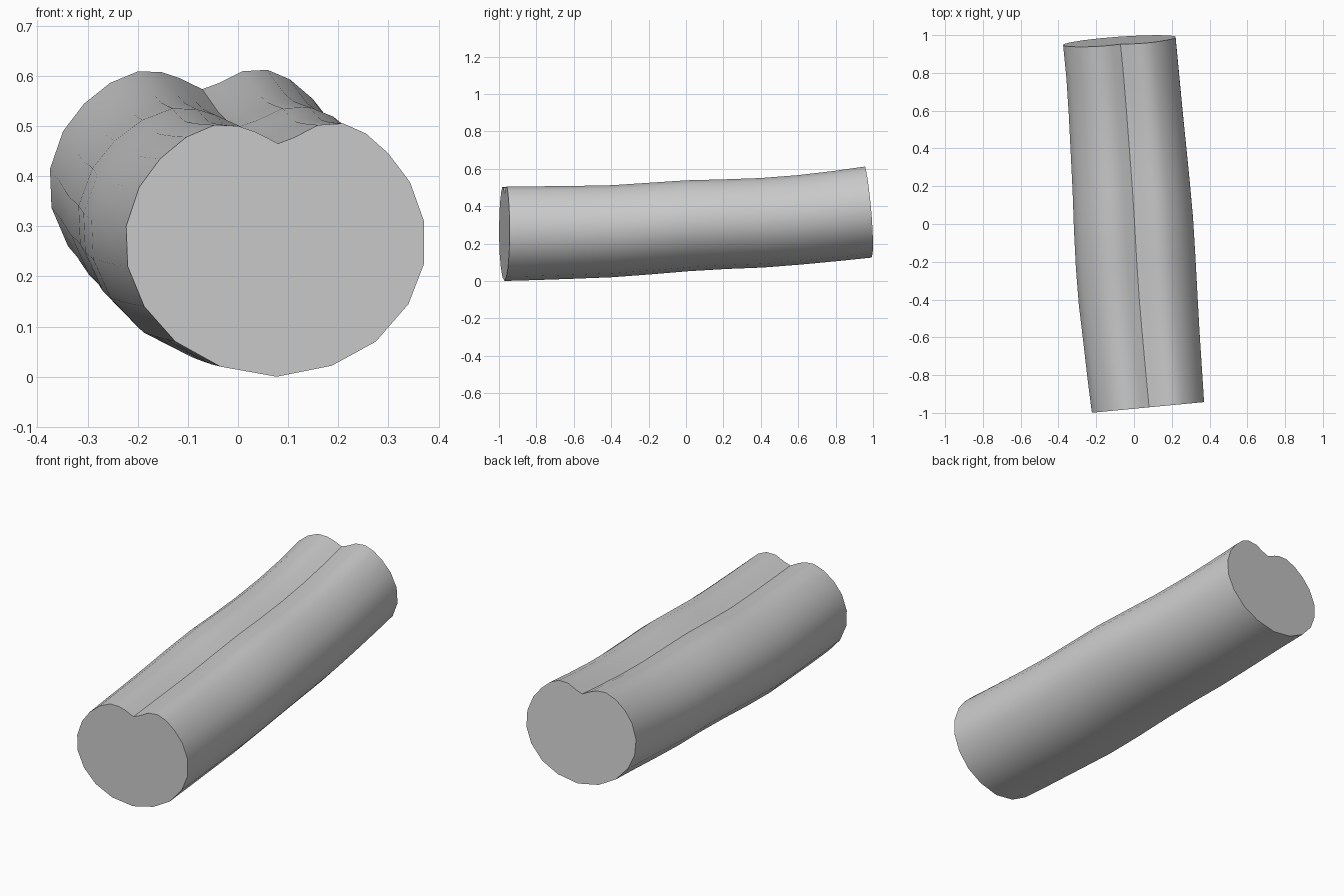
import bpy, bmesh, math

# Grey material
grey = bpy.data.materials.new("grey")
grey.diffuse_color = (0.6, 0.6, 0.6, 1)

# Grooved cross-section, clockwise from the groove (x, z)
PROFILE = [
    (0.08, 0.465), (0.112, 0.477), (0.16, 0.502), (0.21, 0.505), (0.255, 0.485),
    (0.30, 0.445), (0.343, 0.388), (0.371, 0.31), (0.371, 0.225), (0.34, 0.145),
    (0.275, 0.07), (0.187, 0.022), (0.077, 0.0), (-0.035, 0.02), (-0.125, 0.07),
    (-0.187, 0.14), (-0.22, 0.22), (-0.223, 0.30), (-0.197, 0.378),
    (-0.155, 0.435), (-0.103, 0.478), (-0.047, 0.502), (0.0, 0.50), (0.035, 0.488),
]
PX0, PX1, PZ1 = -0.223, 0.371, 0.505

# Bounds of the section along the length: y, left, right, bottom, top
STATIONS = [
    (-0.971, -0.223, 0.371, 0.000, 0.505),
    (-0.8, -0.245, 0.360, 0.005, 0.506),
    (-0.6, -0.268, 0.347, 0.012, 0.508),
    (-0.4, -0.292, 0.336, 0.020, 0.512),
    (-0.2, -0.308, 0.325, 0.035, 0.525),
    (0.0, -0.318, 0.313, 0.052, 0.538),
    (0.2, -0.325, 0.295, 0.064, 0.543),
    (0.4, -0.335, 0.275, 0.072, 0.550),
    (0.6, -0.345, 0.255, 0.088, 0.565),
    (0.8, -0.358, 0.236, 0.107, 0.588),
    (0.97, -0.375, 0.220, 0.125, 0.612),
]

bm = bmesh.new()
rings = []
for y, left, right, bottom, top in STATIONS:
    t = (y + 0.971) / 1.941
    ring = []
    for px, pz in PROFILE:
        x = left + (px - PX0) / (PX1 - PX0) * (right - left)
        z = bottom + pz / PZ1 * (top - bottom)
        # Slanted end cuts, blended along the length
        dx, dz = x - (left + right) / 2, z - (bottom + top) / 2
        slant = (0.095 * (1 - t) + 0.07 * t) * dx - 0.09 * t * dz
        ring.append(bm.verts.new((x, y + slant, z)))
    rings.append(ring)

# Bark skin between rings
n = len(PROFILE)
for a, b in zip(rings, rings[1:]):
    for i in range(n):
        j = (i + 1) % n
        bm.faces.new((a[i], a[j], b[j], b[i]))

# Flat cut ends
bm.faces.new(rings[0])
bm.faces.new(rings[-1])
bmesh.ops.recalc_face_normals(bm, faces=bm.faces)

mesh = bpy.data.meshes.new("grooved_log")
bm.to_mesh(mesh)
bm.free()
log = bpy.data.objects.new("grooved_log", mesh)
bpy.context.collection.objects.link(log)
mesh.materials.append(grey)

# Smooth bark with sharp groove and end rims
bpy.context.view_layer.objects.active = log
log.select_set(True)
bpy.ops.object.shade_smooth_by_angle(angle=math.radians(40))
